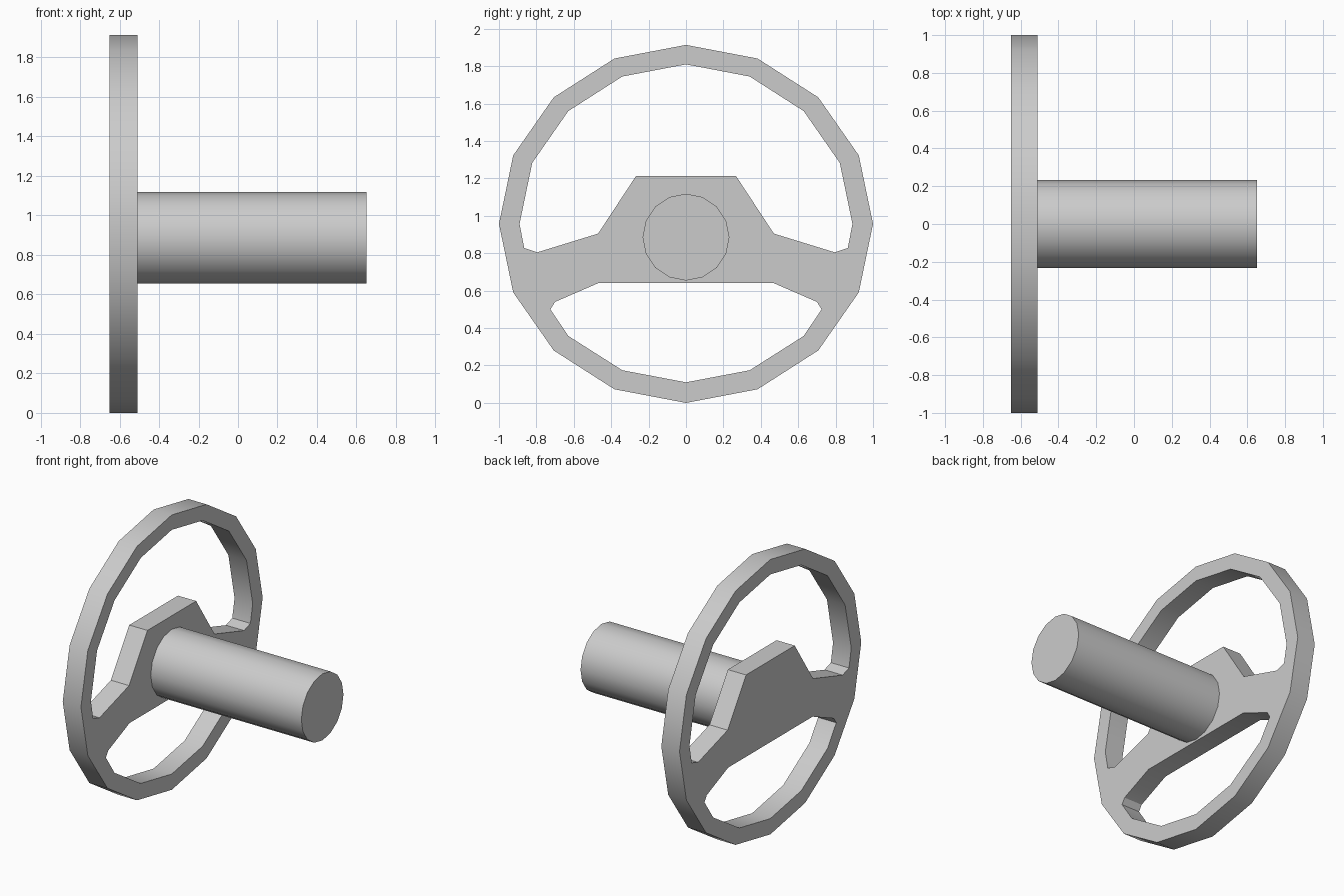
import bpy, bmesh
from math import sin, cos, pi, radians

if "Cube" in bpy.data.objects:
    bpy.data.objects.remove(bpy.data.objects["Cube"])

CZ = 0.957


def arc(ry, rz, steps, cz=CZ):
    """Points of a 16-sided ellipse in the YZ plane, angle measured from the top."""
    return [(ry * sin(k * pi / 8), cz + rz * cos(k * pi / 8)) for k in steps]


def mirrored(half):
    """Close a half outline (y >= 0) across the centre line."""
    return half + [(-y, z) for y, z in reversed(half) if y > 1e-4]


def plate(name, loops, x0, x1):
    """Fill the outlines (the first is outer, the rest are holes) and extrude along x."""
    bm = bmesh.new()
    edges = []
    for loop in loops:
        vs = [bm.verts.new((x0, y, z)) for y, z in loop]
        edges += [bm.edges.new((vs[i - 1], vs[i])) for i in range(len(vs))]
    bmesh.ops.triangle_fill(bm, use_beauty=True, use_dissolve=False, edges=edges)
    ext = bmesh.ops.extrude_face_region(bm, geom=bm.faces[:], use_keep_orig=True)
    moved = [g for g in ext["geom"] if isinstance(g, bmesh.types.BMVert)]
    bmesh.ops.translate(bm, vec=(x1 - x0, 0, 0), verts=moved)
    bmesh.ops.recalc_face_normals(bm, faces=bm.faces[:])
    me = bpy.data.meshes.new(name)
    bm.to_mesh(me)
    bm.free()
    ob = bpy.data.objects.new(name, me)
    bpy.context.collection.objects.link(ob)
    bpy.ops.object.select_all(action='DESELECT')
    ob.select_set(True)
    bpy.context.view_layer.objects.active = ob
    bpy.ops.object.shade_smooth_by_angle(angle=radians(30))
    return ob


# Wheel: faceted rim, with spokes and hub left between two openings
rim = arc(1.0, CZ, range(16))
upper_hole = mirrored(arc(0.89, 0.853, range(5)) + [
    (0.865, 0.828), (0.795, 0.805), (0.47, 0.905), (0.268, 1.212)])
lower_hole = mirrored(arc(0.89, 0.847, (8, 7, 6)) + [
    (0.725, 0.5), (0.70, 0.54), (0.465, 0.642)])
plate("steering_wheel", [rim, upper_hole, lower_hole], -0.65, -0.51)

# Steering column
plate("steering_column", [arc(0.232, 0.232, range(16), 0.886)], -0.51, 0.65)
